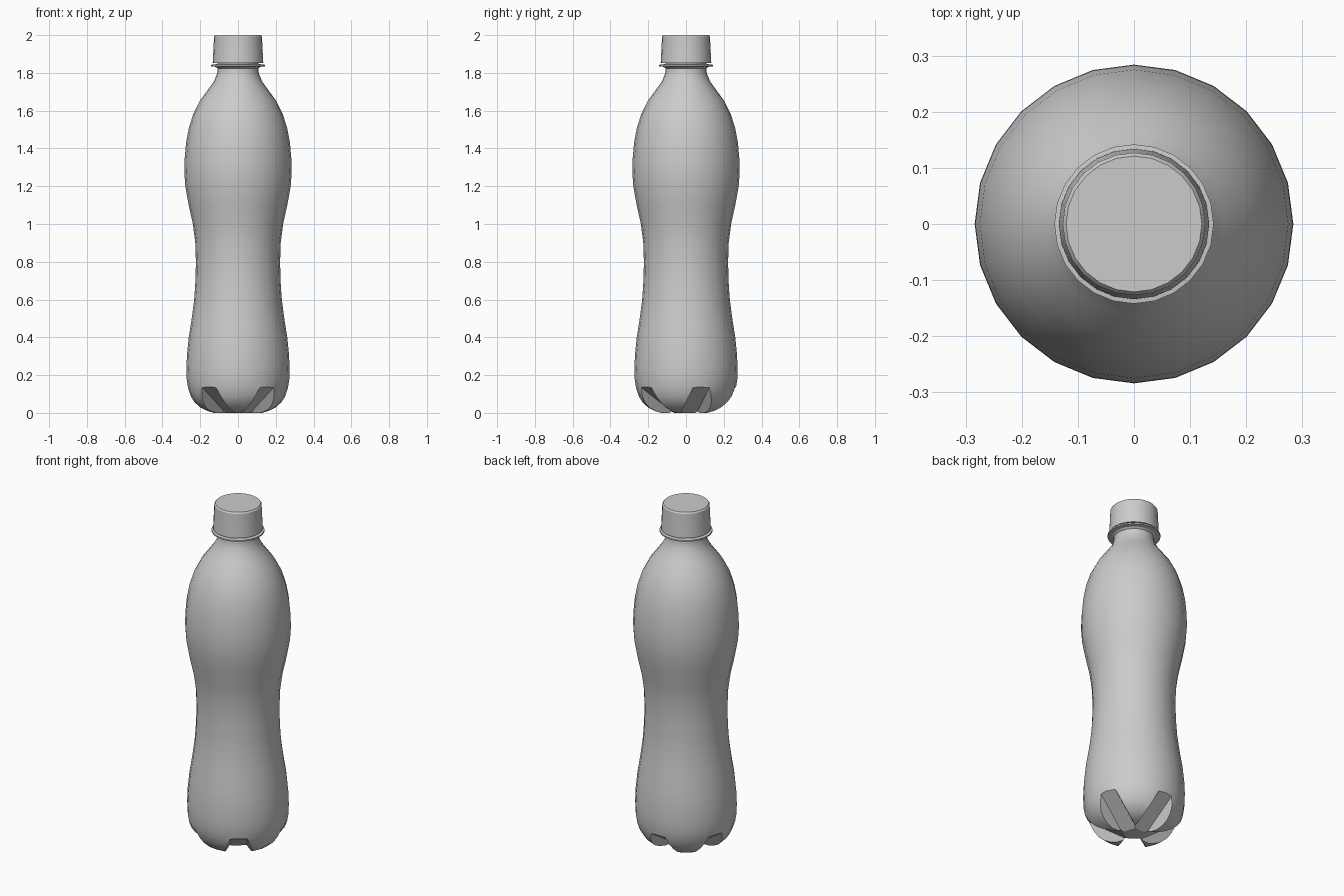
import bpy, bmesh, math
from mathutils import Matrix, Vector

cube = bpy.data.objects.get("Cube")
if cube:
    bpy.data.objects.remove(cube, do_unlink=True)

SIDES = 24
GREY = (0.6, 0.6, 0.6, 1.0)
grey = bpy.data.materials.new("plain grey")
grey.use_nodes = True
grey.diffuse_color = GREY
grey.node_tree.nodes["Principled BSDF"].inputs["Base Color"].default_value = GREY


def make_object(name, bm):
    bmesh.ops.recalc_face_normals(bm, faces=bm.faces)
    mesh = bpy.data.meshes.new(name)
    bm.to_mesh(mesh)
    bm.free()
    mesh.materials.append(grey)
    obj = bpy.data.objects.new(name, mesh)
    bpy.context.collection.objects.link(obj)
    return obj


def select_only(obj):
    bpy.ops.object.select_all(action='DESELECT')
    obj.select_set(True)
    bpy.context.view_layer.objects.active = obj


def lathe(name, profile):
    """Revolve (radius, height) points around z and cap both ends."""
    bm = bmesh.new()
    rings = []
    for r, z in profile:
        angles = [2 * math.pi * i / SIDES for i in range(SIDES)]
        rings.append([bm.verts.new((r * math.cos(a), r * math.sin(a), z)) for a in angles])
    for low, high in zip(rings, rings[1:]):
        for i in range(SIDES):
            j = (i + 1) % SIDES
            bm.faces.new((low[i], low[j], high[j], high[i]))
    bm.faces.new(rings[0])
    bm.faces.new(rings[-1])
    return make_object(name, bm)


def groove_cutter(angle):
    """Sloping trapezoid channel, running outwards from the middle of the base."""
    bm = bmesh.new()
    slope, half, flare, drop = 0.64, 0.045, 0.5, 0.25
    ends = []
    for r in (0.0, 0.5):
        z = (r - 0.05) * slope
        wide = half + flare * drop
        section = [(-half, z), (half, z), (wide, z - drop), (-wide, z - drop)]
        ends.append([bm.verts.new((r, y, h)) for y, h in section])
    for i in range(4):
        j = (i + 1) % 4
        bm.faces.new((ends[0][i], ends[0][j], ends[1][j], ends[1][i]))
    for end in ends:
        bm.faces.new(end)
    bm.transform(Matrix.Rotation(angle, 4, 'Z'))
    cutter = make_object("groove_cutter", bm)
    cutter.hide_render = True
    return cutter


# Waisted body with rounded base, shoulder and neck
body = lathe("bottle_body", [
    (0.13, 0.0), (0.165, 0.01), (0.2, 0.028), (0.23, 0.056), (0.25, 0.088),
    (0.264, 0.13), (0.272, 0.18), (0.273, 0.24), (0.27, 0.31), (0.261, 0.4),
    (0.245, 0.5), (0.232, 0.6), (0.225, 0.7), (0.223, 0.8), (0.226, 0.9),
    (0.239, 1.0), (0.261, 1.1), (0.279, 1.2), (0.284, 1.27), (0.283, 1.34),
    (0.275, 1.43), (0.26, 1.51), (0.236, 1.585), (0.2, 1.655), (0.16, 1.71),
    (0.131, 1.75), (0.114, 1.785), (0.108, 1.81), (0.108, 1.87)])

# Five grooves that leave the feet between them
for k in range(5):
    cutter = groove_cutter(math.radians(90 + 72 * k))
    cut = body.modifiers.new("groove", 'BOOLEAN')
    cut.operation = 'DIFFERENCE'
    cut.solver = 'EXACT'
    cut.object = cutter
    select_only(body)
    bpy.ops.object.modifier_apply(modifier=cut.name)
    bpy.data.objects.remove(cutter, do_unlink=True)

# Thin collar below the cap
collar = lathe("neck_collar", [
    (0.105, 1.822), (0.118, 1.832), (0.142, 1.835), (0.142, 1.843), (0.118, 1.846)])

# Slightly tapered cap with a small top bevel
cap = lathe("screw_cap", [
    (0.118, 1.852), (0.134, 1.852), (0.133, 1.862), (0.127, 1.992), (0.121, 2.0)])

for part in (body, collar, cap):
    select_only(part)
    bpy.ops.object.shade_smooth_by_angle(angle=math.radians(30))
